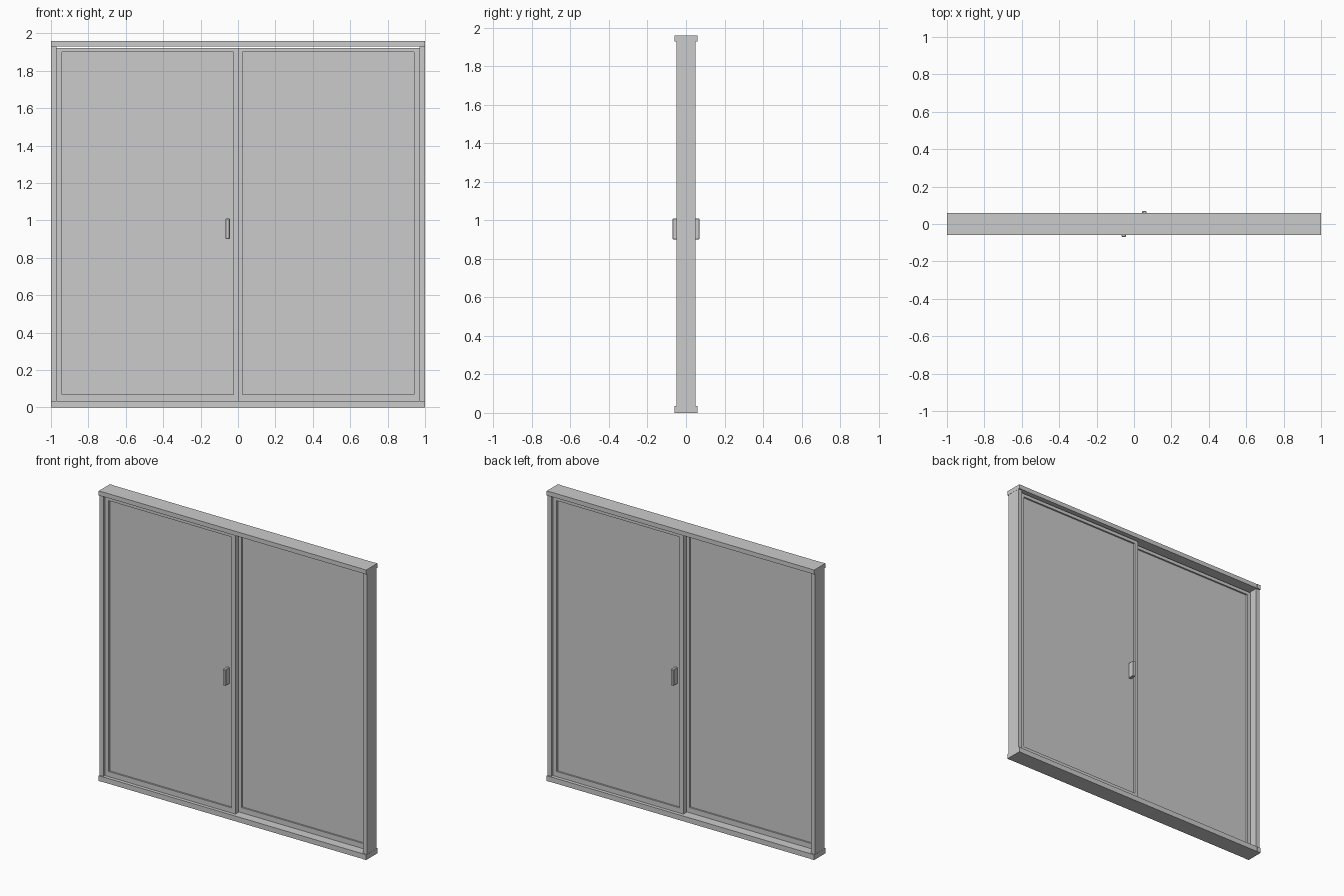
import bpy

if "Cube" in bpy.data.objects:
    bpy.data.objects.remove(bpy.data.objects["Cube"])


def box(name, x, y, z):
    """Axis-aligned box from (min, max) ranges."""
    bpy.ops.mesh.primitive_cube_add(
        size=1, location=[(a + b) / 2 for a, b in (x, y, z)])
    ob = bpy.context.object
    ob.name = name
    ob.scale = [b - a for a, b in (x, y, z)]
    bpy.ops.object.transform_apply(location=False, rotation=False, scale=True)
    return ob


TOP, RAIL, JAMB = 1.96, 0.035, 0.03

# Fixed outer frame: sill and head rails with corner caps, and side jambs
for name, z in (("sill", (0, RAIL)), ("head", (TOP - 0.03, TOP))):
    box(name + "_rail", (-0.972, 0.972), (-0.058, 0.058), z)
    for side, s in (("left", -1), ("right", 1)):
        box(f"{name}_corner_{side}", sorted((s, s * 0.972)), (-0.06, 0.06), z)
for side, s in (("left", -1), ("right", 1)):
    box("jamb_" + side, sorted((s * 0.999, s * (1 - JAMB))), (-0.05, 0.05),
        (RAIL, TOP - 0.03))


# Sliding doors: s = -1 is the front left door, s = 1 the back right one
def door(side, s):
    bottom, top, bar = RAIL, 1.923, 0.028
    outer, inner = s * 0.97, -s * 0.005
    x0, x1 = sorted((outer, inner))
    y = sorted((s * 0.004, s * 0.035))
    for n, x in (("a", (x0, x0 + bar)), ("b", (x1 - bar, x1))):
        box(f"{side}_door_stile_{n}", x, y, (bottom, top))
    box(side + "_door_bottom_bar", (x0 + bar, x1 - bar), y, (bottom, 0.07))
    box(side + "_door_top_bar", (x0 + bar, x1 - bar), y, (1.9, top))
    box(side + "_door_pane", (x0 + bar, x1 - bar),
        sorted((s * 0.015, s * 0.024)), (0.07, 1.9))
    # Pull handle standing on the pane beside the meeting stile
    handle = box(side + "_door_handle", sorted((s * 0.044, s * 0.066)),
                 sorted((s * 0.024, s * 0.07)), (0.9, 1.01))
    bevel = handle.modifiers.new("edge", 'BEVEL')
    bevel.width = 0.003
    bevel.segments = 1


door("left", -1)
door("right", 1)
